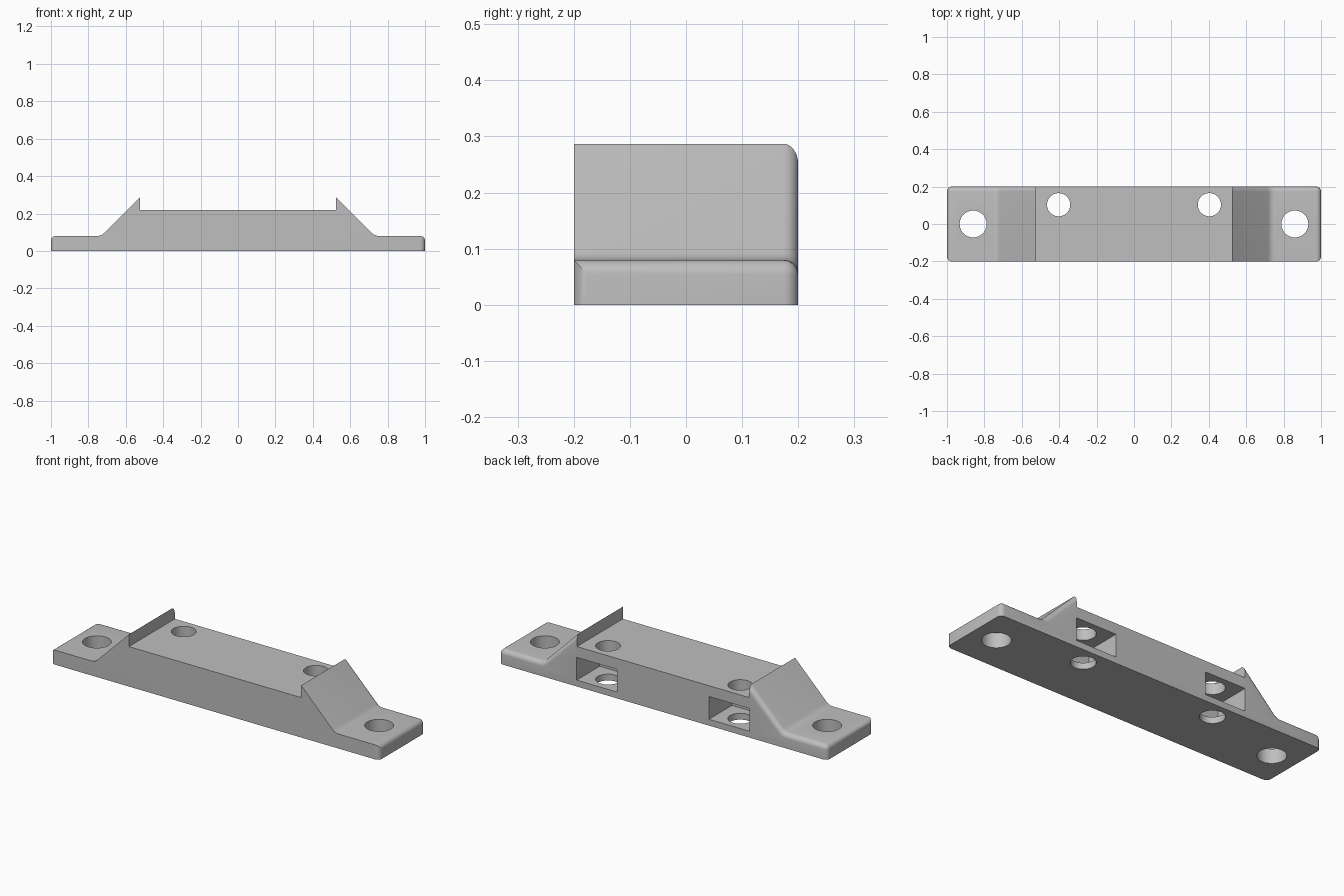
import bpy, bmesh
from math import radians, sin, cos, tan, pi
from mathutils import Matrix, Vector

cube = bpy.data.objects.get("Cube")
if cube:
    bpy.data.objects.remove(cube, do_unlink=True)

HALF_DEPTH = 0.2
WING_Z, DECK_Z, PEAK_Z = 0.08, 0.22, 0.287
LIP_X = 0.525
ROUND = 0.026

grey = bpy.data.materials.new("plain grey")
grey.use_nodes = True
colour = (0.52, 0.52, 0.52, 1)
grey.diffuse_color = colour
grey.node_tree.nodes["Principled BSDF"].inputs["Base Color"].default_value = colour


def add_object(name, bm):
    mesh = bpy.data.meshes.new(name)
    bmesh.ops.recalc_face_normals(bm, faces=bm.faces)
    bm.to_mesh(mesh)
    bm.free()
    mesh.materials.append(grey)
    obj = bpy.data.objects.new(name, mesh)
    bpy.context.collection.objects.link(obj)
    return obj


# Half profile: wing, small fillet, 45 degree ramp, lip
foot_x = LIP_X + PEAK_Z - WING_Z
fillet = 0.05
reach = fillet * tan(pi / 8)
half = [(1, 0), (1, WING_Z)]
for i in range(6):
    a = radians(45) * i / 5
    half.append((foot_x + reach - fillet * sin(a), WING_Z + fillet * (1 - cos(a))))
half += [(LIP_X, PEAK_Z), (LIP_X, DECK_Z)]
profile = half + [(-x, z) for x, z in reversed(half)]

# Bracket body, extruded front to back
bm = bmesh.new()
face = bm.faces.new([bm.verts.new((x, -HALF_DEPTH, z)) for x, z in profile])
extruded = bmesh.ops.extrude_face_region(bm, geom=[face])
bmesh.ops.translate(bm, vec=(0, 2 * HALF_DEPTH, 0),
                    verts=[g for g in extruded["geom"] if isinstance(g, bmesh.types.BMVert)])


def is_rounded(edge):
    a, b = (v.co for v in edge.verts)
    if min(a.z, b.z) > 0.01 and min(a.y, b.y) > 0.1:
        # back edge of the wings and ramps
        return abs(a.x - b.x) > 0.001 and abs(a.x - b.x) < 0.5
    # upright corners and top edge of each end
    return min(abs(a.x), abs(b.x)) > 0.99 and a.x * b.x > 0 and max(a.z, b.z) > 0.01


rounded = [e for e in bm.edges if is_rounded(e)]
bmesh.ops.bevel(bm, geom=rounded, offset=ROUND, segments=6, profile=0.5,
                affect='EDGES', clamp_overlap=True)
body = add_object("bracket_body", bm)


def cut(name, bm):
    cutter = add_object(name, bm)
    cutter.hide_render = True
    mod = body.modifiers.new(name, 'BOOLEAN')
    mod.operation = 'DIFFERENCE'
    mod.solver = 'EXACT'
    mod.object = cutter
    bpy.context.view_layer.objects.active = body
    bpy.ops.object.modifier_apply(modifier=name)
    bpy.data.objects.remove(cutter, do_unlink=True)


def cut_hole(name, x, y, radius):
    bm = bmesh.new()
    bmesh.ops.create_cone(bm, cap_ends=True, segments=48, radius1=radius, radius2=radius,
                          depth=1, matrix=Matrix.Translation((x, y, 0)))
    cut(name, bm)


def cut_box(name, low, high):
    low, high = Vector(low), Vector(high)
    bm = bmesh.new()
    bmesh.ops.create_cube(bm, size=1, matrix=Matrix.Translation((low + high) / 2)
                          @ Matrix.Diagonal((*(high - low), 1)))
    cut(name, bm)


# Wing holes, deck holes and the pockets open at the back
for side in (-1, 1):
    cut_hole("wing_hole", side * 0.86, 0, 0.072)
    cut_box("pocket", (side * 0.403 - 0.123, 0, 0.035), (side * 0.403 + 0.123, 0.3, 0.16))
    cut_hole("deck_hole", side * 0.403, 0.103, 0.062)

bpy.ops.object.select_all(action='DESELECT')
body.select_set(True)
bpy.context.view_layer.objects.active = body
bpy.ops.object.shade_smooth_by_angle(angle=radians(30))
